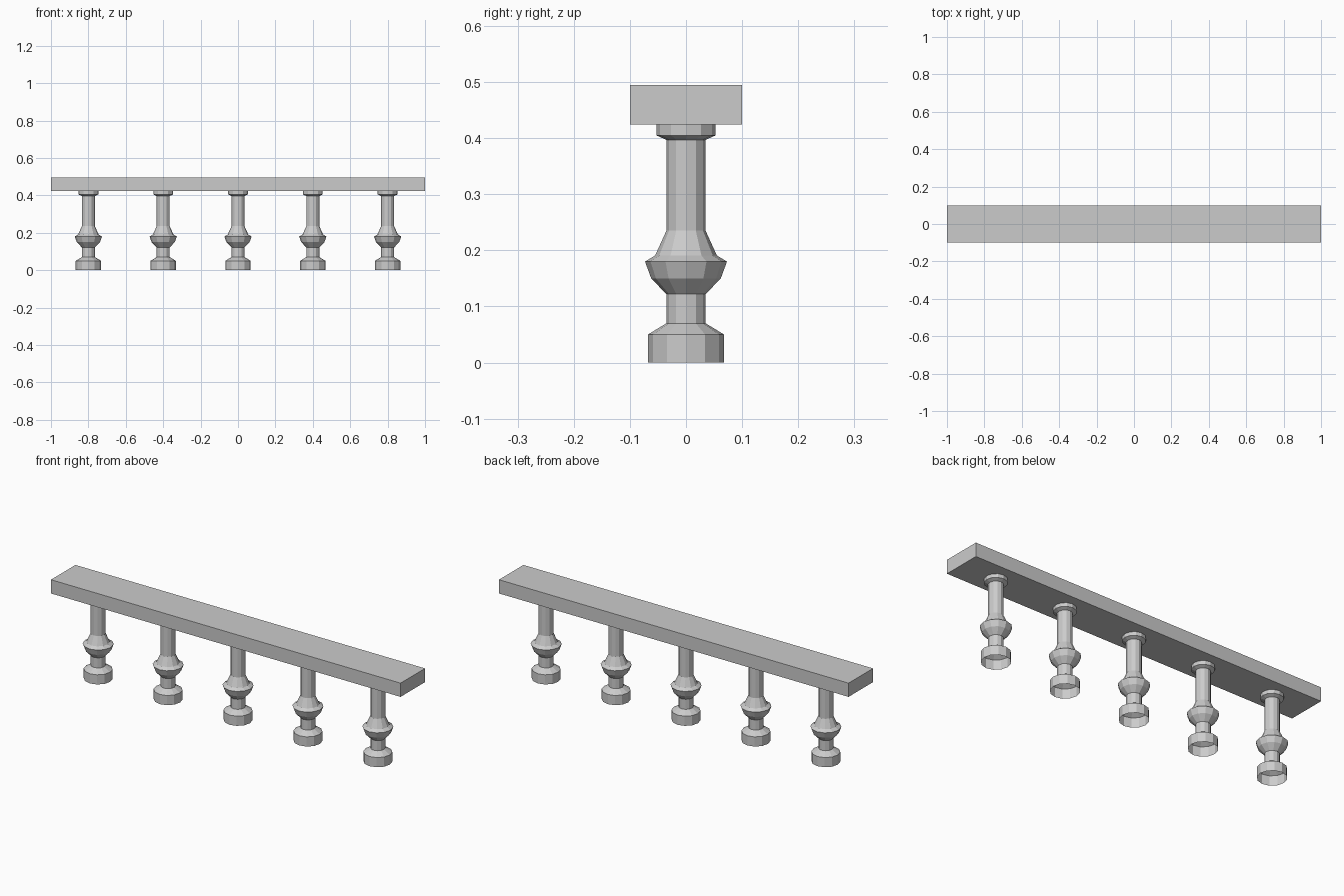
import bpy
import bmesh
from math import cos, sin, tau

if "Cube" in bpy.data.objects:
    bpy.data.objects.remove(bpy.data.objects["Cube"], do_unlink=True)

# Stone colour
stone = bpy.data.materials.new("grey_stone")
stone.use_nodes = True
GREY = (0.6, 0.6, 0.6, 1)
stone.diffuse_color = GREY
stone.node_tree.nodes["Principled BSDF"].inputs["Base Color"].default_value = GREY

SIDES = 12
# Baluster profile as (radius, height), from foot to capital
PROFILE = [(0.068, 0), (0.068, 0.05), (0.035, 0.07), (0.035, 0.122),
           (0.062, 0.15), (0.073, 0.18), (0.055, 0.191), (0.035, 0.235),
           (0.035, 0.397), (0.053, 0.405), (0.053, 0.425)]


def add_object(name, bm):
    bmesh.ops.recalc_face_normals(bm, faces=bm.faces)
    mesh = bpy.data.meshes.new(name)
    bm.to_mesh(mesh)
    bm.free()
    mesh.materials.append(stone)
    obj = bpy.data.objects.new(name, mesh)
    bpy.context.collection.objects.link(obj)
    return obj


def add_baluster(name, x):
    # Open-ended lathe of the profile
    bm = bmesh.new()
    rings = [[bm.verts.new((r * cos(tau * i / SIDES), r * sin(tau * i / SIDES), z))
              for i in range(SIDES)] for r, z in PROFILE]
    for low, high in zip(rings, rings[1:]):
        for i in range(SIDES):
            j = (i + 1) % SIDES
            bm.faces.new((low[i], low[j], high[j], high[i]))
    add_object(name, bm).location.x = x


# Row of balusters
for n in range(5):
    add_baluster(f"baluster_{n + 1}", (n - 2) * 0.4)

# Handrail
bm = bmesh.new()
bmesh.ops.create_cube(bm, size=1)
bmesh.ops.scale(bm, vec=(2, 0.2, 0.071), verts=bm.verts)
bmesh.ops.translate(bm, vec=(0, 0, 0.4595), verts=bm.verts)
add_object("handrail", bm)
